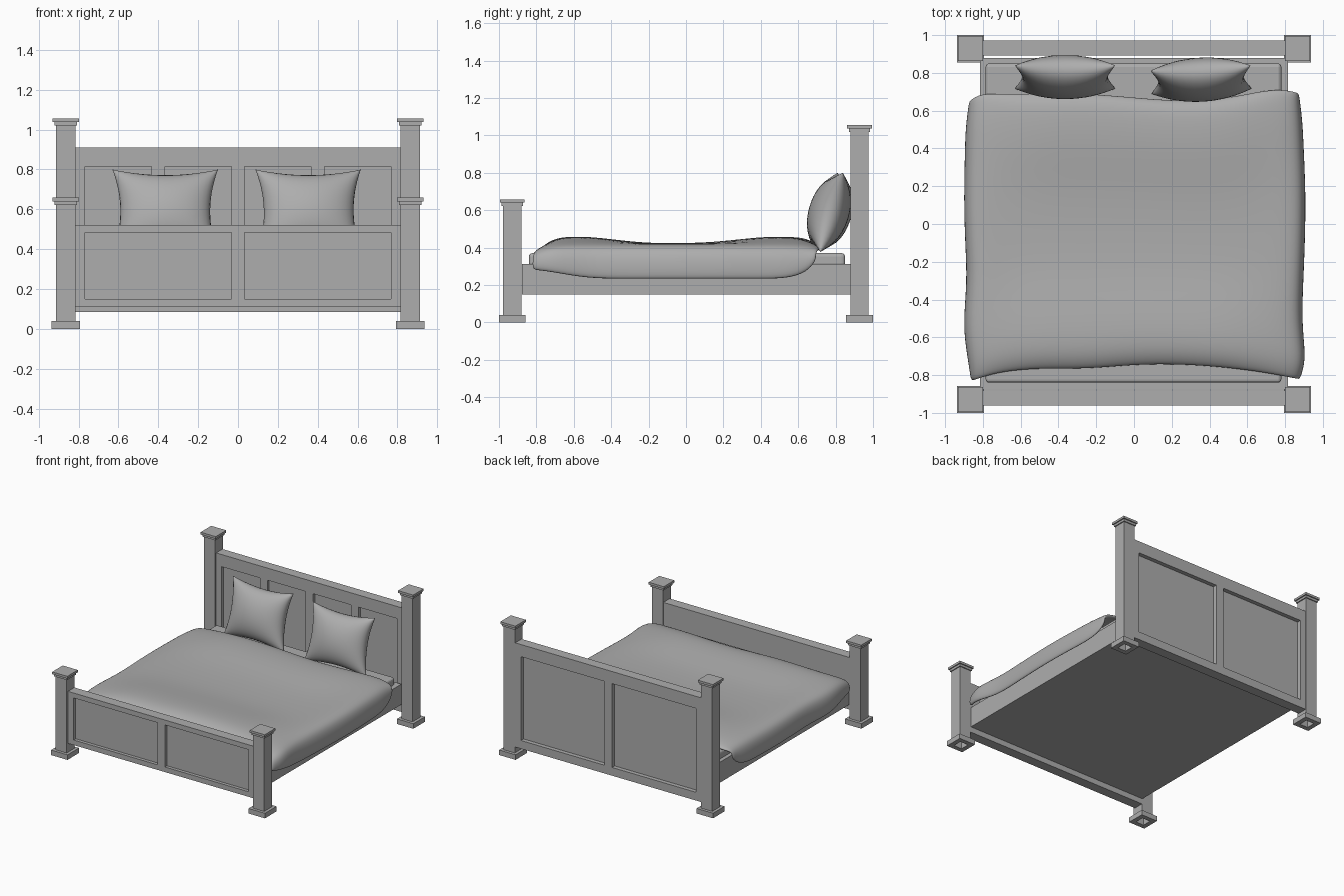
import bpy, bmesh, math
from mathutils import Matrix, Vector

if "Cube" in bpy.data.objects:
    bpy.data.objects.remove(bpy.data.objects["Cube"], do_unlink=True)

grey = bpy.data.materials.new("plain_grey")
grey.use_nodes = True
COLOUR = (0.42, 0.42, 0.42, 1)
grey.diffuse_color = COLOUR
grey.node_tree.nodes["Principled BSDF"].inputs["Base Color"].default_value = COLOUR


def finish(name, bm, smooth=False):
    mesh = bpy.data.meshes.new(name)
    bm.to_mesh(mesh)
    bm.free()
    mesh.materials.append(grey)
    ob = bpy.data.objects.new(name, mesh)
    bpy.context.collection.objects.link(ob)
    if smooth:
        mesh.polygons.foreach_set("use_smooth", [True] * len(mesh.polygons))
    return ob


def box(bm, x0, x1, y0, y1, z0, z1):
    size = Matrix.Diagonal((x1 - x0, y1 - y0, z1 - z0, 1))
    mid = Matrix.Translation(((x0 + x1) / 2, (y0 + y1) / 2, (z0 + z1) / 2))
    bmesh.ops.create_cube(bm, size=1, matrix=mid @ size)


def lerp(table, t):
    """Piecewise linear value from (position, value) pairs."""
    if t <= table[0][0]:
        return table[0][1]
    for (a, p), (b, q) in zip(table, table[1:]):
        if t <= b:
            return p + (q - p) * (t - a) / (b - a)
    return table[-1][1]


# Posts: square profile, hollow from below, with foot block and two-step cap
def post(name, x, y, top):
    profile = [(0.036, top - 0.05), (0.036, 0), (0.072, 0), (0.072, 0.04),
               (0.049, 0.04), (0.049, top - 0.036), (0.057, top - 0.036),
               (0.057, top - 0.018), (0.066, top - 0.018), (0.066, top)]
    bm = bmesh.new()
    corners = ((-1, -1), (1, -1), (1, 1), (-1, 1))
    rings = [[bm.verts.new((x + h * cx, y + h * cy, z)) for cx, cy in corners]
             for h, z in profile]
    for a, b in zip(rings, rings[1:]):
        for i in range(4):
            j = (i + 1) % 4
            bm.faces.new((a[i], a[j], b[j], b[i]))
    bm.faces.new(rings[-1])
    bm.faces.new(rings[0][::-1])
    finish(name, bm)


for side, x in (("right", -0.865), ("left", 0.865)):
    post("front_post_" + side, x, -0.929, 0.658)
    post("back_post_" + side, x, 0.928, 1.055)


# Panelled boards: core with rails and stiles standing proud of it
def board(name, y, z0, z1, panel_top, core, front_stiles, back_stiles):
    bm = bmesh.new()
    w, h = 0.818, 0.04
    box(bm, -w, w, y + core[0], y + core[1], z0 + 0.01, z1 - 0.01)
    box(bm, -w, w, y - h, y + h, z0, 0.15)
    box(bm, -w, w, y - h, y + h, panel_top, z1)
    for s in (-1, 1):
        x0, x1 = sorted((s * w, s * 0.767))
        box(bm, x0, x1, y - h, y + h, 0.15, panel_top)
    for x in front_stiles:
        box(bm, x - 0.033, x + 0.033, y - h, y, 0.15, panel_top)
    for x in back_stiles:
        box(bm, x - 0.033, x + 0.033, y, y + h, 0.15, panel_top)
    finish(name, bm)


board("headboard", 0.932, 0.085, 0.91, 0.814, (-0.018, 0.007), (-0.4, 0, 0.4), (0,))
board("footboard", -0.922, 0.11, 0.522, 0.483, (-0.014, 0.04), (0,), ())

# Bed base and mattress
bm = bmesh.new()
box(bm, -0.815, 0.815, -0.876, 0.88, 0.15, 0.312)
finish("bed_base", bm)

bm = bmesh.new()
box(bm, -0.785, 0.78, -0.84, 0.85, 0.30, 0.37)
mattress = finish("mattress", bm)
bevel = mattress.modifiers.new("soft_edges", "BEVEL")
bevel.width, bevel.segments = 0.018, 3

# Duvet: lofted cross-sections with wavy ends and a hanging hem
head_edge = [(-0.88, 0.65), (-0.83, 0.695), (-0.2, 0.70), (0.2, 0.655),
             (0.45, 0.66), (0.75, 0.73), (0.9, 0.69)]
foot_edge = [(-0.85, -0.83), (-0.6, -0.76), (-0.33, -0.785), (0, -0.75),
             (0.2, -0.745), (0.6, -0.775), (0.86, -0.825)]
crown = [(0, 0.40), (0.02, 0.43), (0.08, 0.462), (0.2, 0.455), (0.35, 0.425),
         (0.6, 0.42), (0.85, 0.465), (0.97, 0.45), (1, 0.41)]
shoulder = [(0, 0.38), (0.05, 0.42), (0.5, 0.42), (0.95, 0.42), (1, 0.40)]
hem = [(0, 0.28), (0.08, 0.265), (0.2, 0.23), (0.9, 0.23), (0.97, 0.265), (1, 0.33)]
left_width = [(0, 0.875), (0.07, 0.91), (0.2, 0.885), (0.6, 0.91), (0.9, 0.89), (1, 0.87)]
right_width = [(0, 0.86), (0.2, 0.905), (0.35, 0.88), (0.6, 0.90), (0.9, 0.89), (1, 0.87)]


def half_section(t, width):
    w, top, sh, low = lerp(width, t), lerp(crown, t), lerp(shoulder, t), lerp(hem, t)
    drop = sh - low
    return [(0.25, top), (0.5, top), (0.7, sh + (top - sh) * 0.5), (w - 0.06, sh),
            (w - 0.01, sh - drop * 0.2), (w + 0.005, sh - drop * 0.6), (w, low)]


bm = bmesh.new()
rows = []
for t in (0, 0.025, 0.08, 0.2, 0.35, 0.5, 0.65, 0.8, 0.9, 0.97, 1):
    section = [(-x, z) for x, z in reversed(half_section(t, right_width))]
    section += [(0, lerp(crown, t))] + half_section(t, left_width)
    rows.append([bm.verts.new((x, lerp(foot_edge, x) * (1 - t) + lerp(head_edge, x) * t, z))
                 for x, z in section])
for a, b in zip(rows, rows[1:]):
    for i in range(len(a) - 1):
        bm.faces.new((a[i], a[i + 1], b[i + 1], b[i]))
duvet = finish("duvet", bm, True)
thick = duvet.modifiers.new("thickness", "SOLIDIFY")
thick.thickness, thick.offset = 0.025, -1
soft = duvet.modifiers.new("soft", "SUBSURF")
soft.levels = soft.render_levels = 2


# Pillows: two puffed sheets sharing a pinched seam
def pillow(name, centre, turn):
    bm = bmesh.new()
    n, half_w, half_h, half_t = 20, 0.265, 0.22, 0.108
    place = (Matrix.Translation(centre) @ Matrix.Rotation(turn, 4, "Z")
             @ Matrix.Rotation(math.radians(-16), 4, "X"))
    for face in (-1, 1):
        grid = []
        for j in range(n + 1):
            v = -math.cos(math.pi * j / n)
            row = []
            for i in range(n + 1):
                u = -math.cos(math.pi * i / n)
                puff = max(0, (1 - u * u) * (1 - v * v)) ** 0.47
                co = Vector((half_w * u * (1 - 0.15 * (1 - v * v)),
                             face * half_t * puff,
                             half_h * v * (1 - 0.15 * (1 - u * u))))
                row.append(bm.verts.new(place @ co))
            grid.append(row)
        for a, b in zip(grid, grid[1:]):
            for i in range(n):
                bm.faces.new((a[i], a[i + 1], b[i + 1], b[i]))
    bmesh.ops.remove_doubles(bm, verts=bm.verts, dist=0.0005)
    bmesh.ops.recalc_face_normals(bm, faces=bm.faces)
    finish(name, bm, True)


pillow("pillow_right", (-0.365, 0.778, 0.588), 0)
pillow("pillow_left", (0.355, 0.764, 0.588), math.radians(3))
